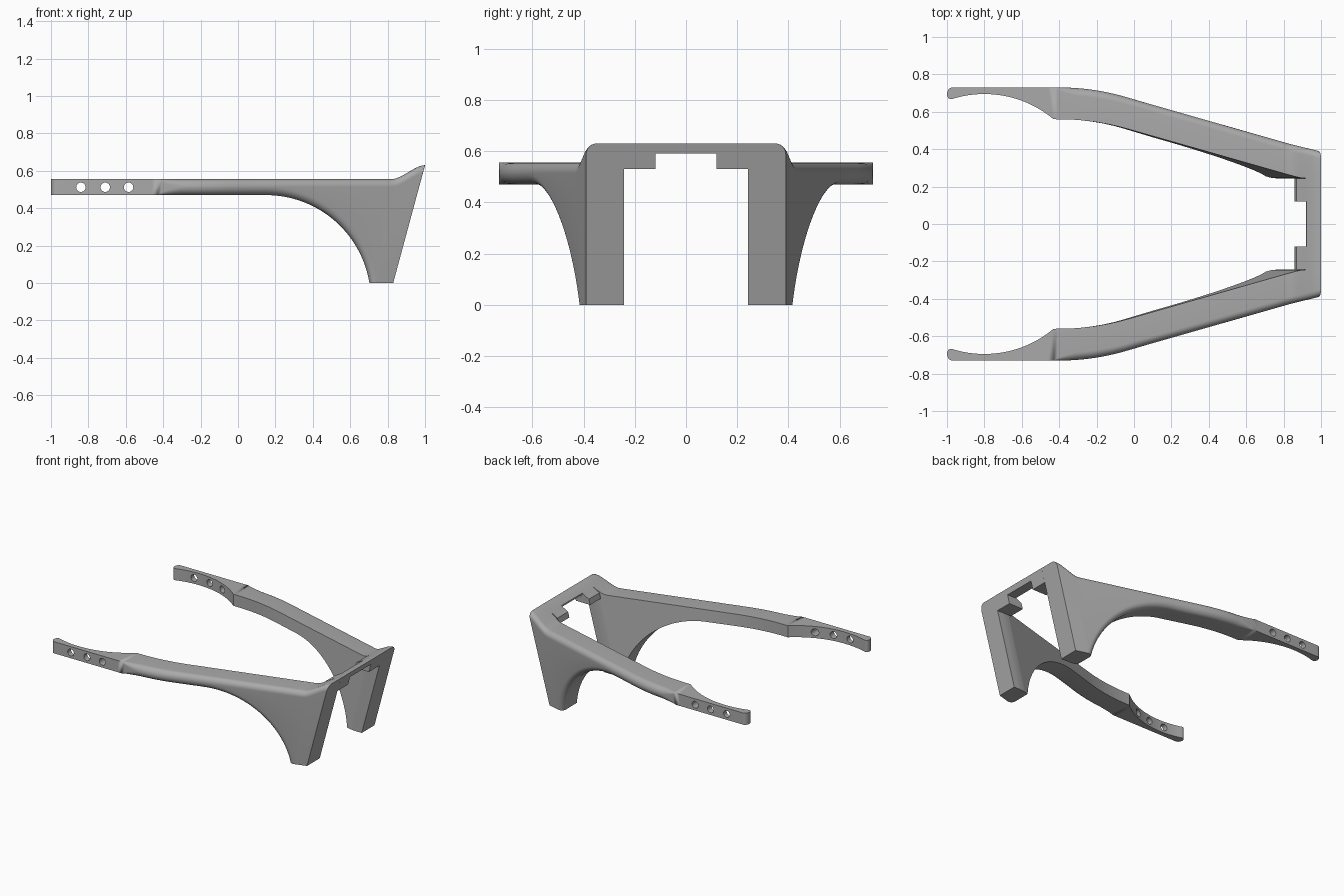
import bpy, bmesh, math
from mathutils import Matrix, Vector

cube = bpy.data.objects.get("Cube")
if cube:
    bpy.data.objects.remove(cube)

grey = bpy.data.materials.new("plain_grey")
grey.use_nodes = True
colour = (0.4, 0.4, 0.4, 1)
grey.diffuse_color = colour
grey.node_tree.nodes["Principled BSDF"].inputs["Base Color"].default_value = colour

LOW, HIGH, LEAN = 0.47, 0.555, 0.27      # arm underside, arm top, lean of the end face
ARCH_X, ARCH_Z, ARCH_R = 0.15, -0.09, 0.56
END_TOP = Vector((1, 0, 0.63))
SEGS = 8


def clamp(t):
    return max(0.0, min(1.0, t))


def steps(a, b, n):
    return [a + (b - a) * i / n for i in range(n + 1)]


def plan_x(x, z):
    """Position along the plan outline, following the lean of the legs."""
    return x + LEAN * (HIGH - z) * clamp((x + 0.3) / 0.4)


def top_z(u):
    t = clamp((u - 0.82) / 0.16)
    return HIGH + 0.075 * t * t * (3 - 2 * t)


def top_point(u):
    z = top_z(u)
    return Vector((u + LEAN * (z - HIGH), z))


def widths(u):
    """Inner and outer y of the plan outline."""
    t = clamp((u + 0.4) / 0.37)
    drop = 0.285 * (0.185 * t * t + max(0, u + 0.03))
    outer = 0.73 - drop
    if u < -0.43:
        inner = 0.12 + math.sqrt(0.575 ** 2 - (u + 0.8) ** 2)
    else:
        inner = max(0.242, 0.56 - drop)
    if u < -0.97:                         # rounded tail tip
        mid, half = (inner + outer) / 2, (outer - inner) / 2
        half *= math.sqrt(max(0.02, 1 - ((u + 0.97) / 0.03) ** 2))
        inner, outer = mid - half, mid + half
    return inner, outer


def stations():
    """Underside point, its inward normal and the top point along the arm."""
    up = Vector((0, 1))
    xs = steps(-1, -0.97, 6) + steps(-0.95, -0.43, 18) + steps(-0.41, 0.13, 27)
    for x in xs:
        yield Vector((x, LOW)), up, Vector((x, HIGH))
    for a in steps(90, 0, 36):
        d = Vector((math.cos(math.radians(a)), math.sin(math.radians(a))))
        p = Vector((ARCH_X, ARCH_Z)) + ARCH_R * d
        yield p, d, top_point(plan_x(*p))
    for x in steps(0.76, 0.88, 10):
        p = Vector((x, ARCH_Z))
        yield p, Vector((0, 0)), top_point(plan_x(*p))


def finish(bm, name):
    bmesh.ops.recalc_face_normals(bm, faces=bm.faces)
    mesh = bpy.data.meshes.new(name)
    bm.to_mesh(mesh)
    bm.free()
    mesh.materials.append(grey)
    ob = bpy.data.objects.new(name, mesh)
    bpy.context.collection.objects.link(ob)
    return ob


def activate(ob):
    bpy.ops.object.select_all(action='DESELECT')
    ob.select_set(True)
    bpy.context.view_layer.objects.active = ob


def cut(bm, point, normal):
    geom = bm.verts[:] + bm.edges[:] + bm.faces[:]
    res = bmesh.ops.bisect_plane(bm, geom=geom, plane_co=point, plane_no=normal, clear_outer=True)
    edges = [e for e in res["geom_cut"] if isinstance(e, bmesh.types.BMEdge)]
    bmesh.ops.holes_fill(bm, edges=edges)


def build_arm(name, side):
    bm = bmesh.new()
    rings = []
    for low, normal, high in stations():
        r = 0.042 * math.sqrt(clamp((low.x + 0.42) / 0.12))
        pts = [(low, 0, False)]
        for a in steps(0, math.pi / 2, SEGS):       # rounded lower outer edge
            pts.append((low + normal * r * (1 - math.cos(a)), r * (1 - math.sin(a)), True))
        for a in steps(math.pi / 2, 0, SEGS):       # rounded upper outer edge
            pts.append((high - Vector((0, r * (1 - math.cos(a)))), r * (1 - math.sin(a)), True))
        pts.append((high, 0, False))
        ring = []
        for p, inset, outside in pts:
            inner, outer = widths(plan_x(*p))
            y = outer - inset if outside else inner
            ring.append(bm.verts.new((p.x, side * y, p.y)))
        rings.append(ring)
    n = len(rings[0])
    for a, b in zip(rings, rings[1:]):
        for i in range(n):
            j = (i + 1) % n
            bm.faces.new((a[i], a[j], b[j], b[i]))
    bm.faces.new(rings[0])
    bm.faces.new(rings[-1])
    bmesh.ops.remove_doubles(bm, verts=bm.verts, dist=0.0001)
    cut(bm, END_TOP, Vector((1, 0, -LEAN)))
    cut(bm, Vector((0, 0, 0)), Vector((0, 0, -1)))
    return finish(bm, name)


def build_bar(name, y0, y1, inside, bottom):
    """Part of the crossbar: a side profile pulled across y."""
    bm = bmesh.new()
    profile = [top_point(u) for u in steps(inside, 0.98, 12)]
    profile += [Vector((u + LEAN * (bottom - HIGH), bottom)) for u in (0.98, inside)]
    face = bm.faces.new([bm.verts.new((p.x, y0, p.y)) for p in profile])
    res = bmesh.ops.extrude_face_region(bm, geom=[face])
    verts = [v for v in res["geom"] if isinstance(v, bmesh.types.BMVert)]
    bmesh.ops.translate(bm, verts=verts, vec=(0, y1 - y0, 0))
    return finish(bm, name)


parts = [build_arm("back_arm", 1), build_arm("front_arm", -1)]

# Three round holes through each tail
bm = bmesh.new()
for x in (-0.84, -0.71, -0.585):
    place = Matrix.Translation((x, 0, 0.512)) @ Matrix.Rotation(math.pi / 2, 4, 'X')
    bmesh.ops.create_cone(bm, cap_ends=True, segments=32, radius1=0.025, radius2=0.025,
                          depth=2, matrix=place)
cutter = finish(bm, "hole_cutter")
cutter.hide_render = True
for arm in parts:
    activate(arm)
    mod = arm.modifiers.new("holes", 'BOOLEAN')
    mod.operation, mod.solver, mod.object = 'DIFFERENCE', 'EXACT', cutter
    bpy.ops.object.modifier_apply(modifier=mod.name)
bpy.data.objects.remove(cutter)

# Crossbar joining the legs, with a stepped notch below
parts.append(build_bar("crossbar_middle", -0.12, 0.12, 0.91, 0.59))
parts.append(build_bar("crossbar_back_step", 0.12, 0.242, 0.865, 0.53))
parts.append(build_bar("crossbar_front_step", -0.242, -0.12, 0.865, 0.53))

for ob in parts:
    activate(ob)
    bpy.ops.object.shade_smooth_by_angle(angle=math.radians(30))
